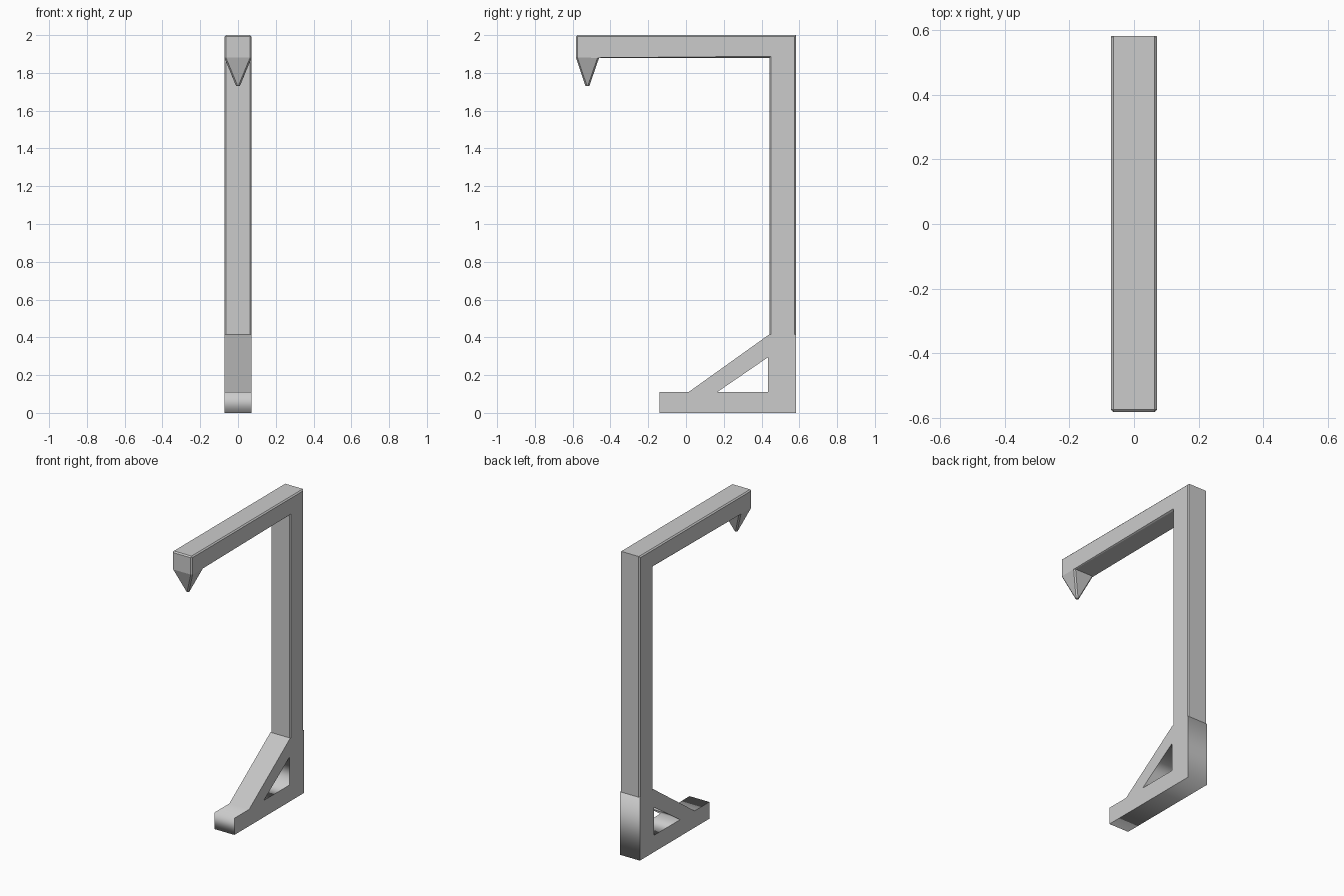
import bpy, bmesh, math
from mathutils import Vector

if "Cube" in bpy.data.objects:
    bpy.data.objects.remove(bpy.data.objects["Cube"])

HALF = 0.072      # half thickness in x
CHAMFER = 0.008


# Base foot with diagonal brace: flat outline with a triangular window, extruded in x
def side_profile(name, loops, half):
    cu = bpy.data.curves.new(name, 'CURVE')
    cu.dimensions = '2D'
    cu.fill_mode = 'BOTH'
    cu.extrude = half
    for pts in loops:
        sp = cu.splines.new('POLY')
        sp.points.add(len(pts) - 1)
        for p, (y, z) in zip(sp.points, pts):
            p.co = (y, z, 0, 1)
        sp.use_cyclic_u = True
    ob = bpy.data.objects.new(name, cu)
    ob.rotation_euler = (math.pi / 2, 0, math.pi / 2)
    bpy.context.collection.objects.link(ob)
    bpy.ops.object.select_all(action='DESELECT')
    ob.select_set(True)
    bpy.context.view_layer.objects.active = ob
    bpy.ops.object.convert(target='MESH')
    return bpy.context.object


outline = [(-0.14, 0), (0.583, 0), (0.583, 0.415), (0.44, 0.415), (0.013, 0.11), (-0.14, 0.11)]
window = [(0.165, 0.11), (0.435, 0.11), (0.435, 0.295)]
side_profile("base_foot", [outline, window], HALF)

# Post and overhanging arm: one L-shaped prism
bm = bmesh.new()
ell = [(-0.583, 2), (0.583, 2), (0.583, 0.415), (0.442, 0.415),
       (0.442, 1.88), (-0.46, 1.88), (-0.583, 1.88)]
face = bm.faces.new([bm.verts.new((-HALF, y, z)) for y, z in ell])
ext = bmesh.ops.extrude_face_region(bm, geom=[face], use_keep_orig=True)
bmesh.ops.translate(bm, vec=(2 * HALF, 0, 0),
                    verts=[v for v in ext['geom'] if isinstance(v, bmesh.types.BMVert)])
bmesh.ops.recalc_face_normals(bm, faces=bm.faces)

# Downward spike pulled from the underside of the arm end
under = [f for f in bm.faces if f.normal.z < -0.9 and f.calc_center_median().y < -0.5][0]
tip = bmesh.ops.extrude_discrete_faces(bm, faces=[under])['faces'][0]
for v in tip.verts:
    v.co = Vector((math.copysign(0.01, v.co.x),
                   -0.522 + math.copysign(0.01, v.co.y + 0.522), 1.73))
bmesh.ops.recalc_face_normals(bm, faces=bm.faces)
bm.normal_update()


# Narrow chamfer on the outer edges only
def chamfered(e):
    a, b = (v.co for v in e.verts)
    if not e.is_convex or e.calc_face_angle(0) < math.radians(40):
        return False
    at_foot = max(a.z, b.z) < 0.42
    at_tip = max(a.z, b.z) < 1.74 and max(a.y, b.y) < 0
    back_top = min(a.y, b.y) > 0.58 and min(a.z, b.z) > 1.99
    return not (at_foot or at_tip or back_top)


bmesh.ops.bevel(bm, geom=[e for e in bm.edges if chamfered(e)], offset=CHAMFER,
                offset_type='OFFSET', segments=1, profile=0.5, affect='EDGES',
                clamp_overlap=True)
me = bpy.data.meshes.new("post_and_arm")
bm.to_mesh(me)
bm.free()
bpy.context.collection.objects.link(bpy.data.objects.new("post_and_arm", me))
